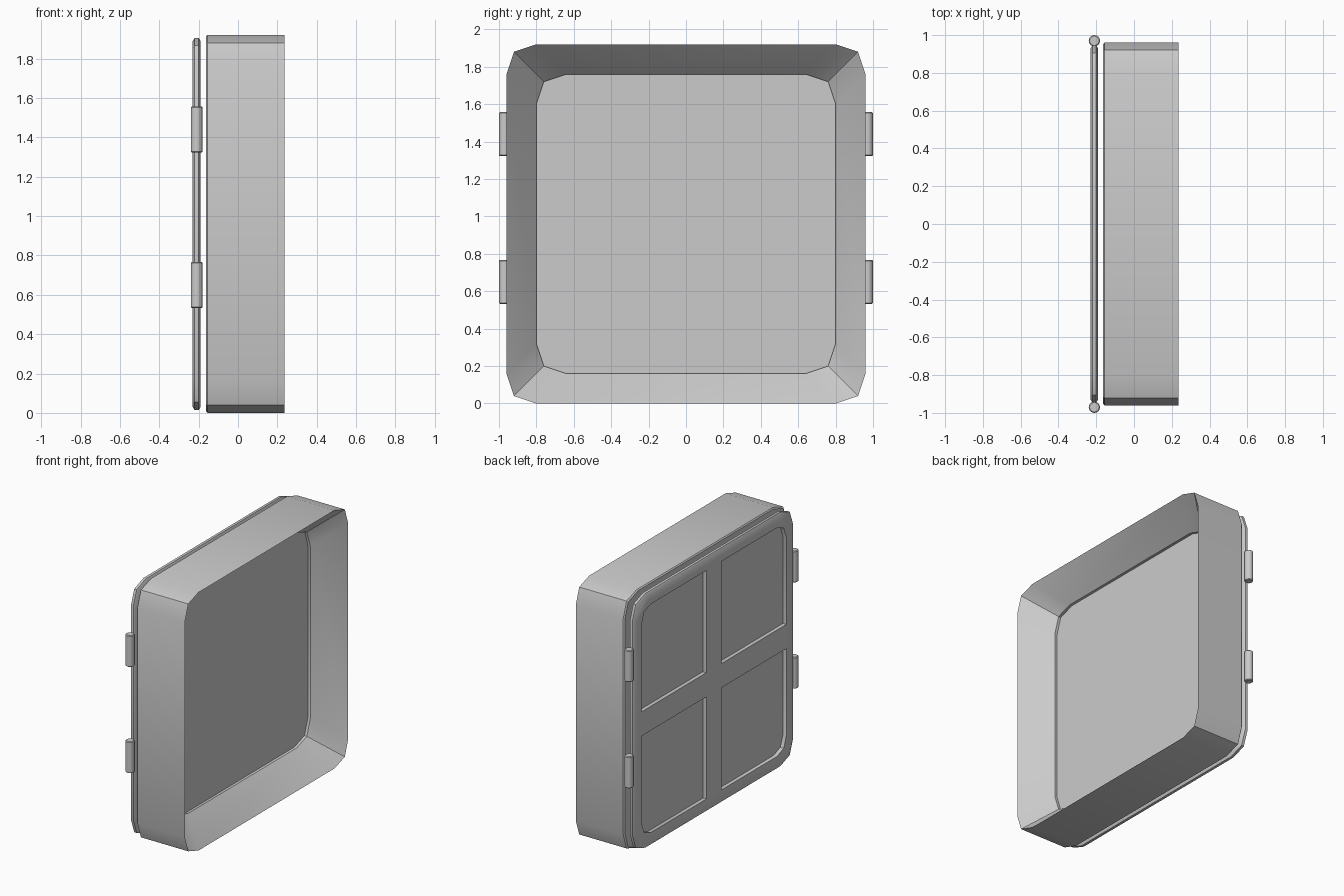
import bpy, bmesh, math

if "Cube" in bpy.data.objects:
    bpy.data.objects.remove(bpy.data.objects["Cube"])

CZ = 0.96  # height of the centre


def outline(h, c, d):
    """Square loop of half-size h with two-step cut corners (y, z)."""
    corner = [(h, h - c), (h - d, h - d), (h - c, h)]
    pts = []
    for i in range(4):
        a = i * math.pi / 2
        ca, sa = math.cos(a), math.sin(a)
        pts += [(y * ca - z * sa, y * sa + z * ca) for y, z in corner]
    return pts


def loft(name, sections):
    """Closed solid through (x, outline) sections."""
    bm = bmesh.new()
    rings = [[bm.verts.new((x, y, z + CZ)) for y, z in pts] for x, pts in sections]
    n = len(rings[0])
    for a, b in zip(rings, rings[1:]):
        for i in range(n):
            j = (i + 1) % n
            bm.faces.new((a[i], a[j], b[j], b[i]))
    bm.faces.new(rings[0])
    bm.faces.new(rings[-1])
    bmesh.ops.recalc_face_normals(bm, faces=bm.faces)
    me = bpy.data.meshes.new(name)
    bm.to_mesh(me)
    bm.free()
    ob = bpy.data.objects.new(name, me)
    bpy.context.collection.objects.link(ob)
    return ob


def smooth(ob):
    bpy.ops.object.select_all(action='DESELECT')
    ob.select_set(True)
    bpy.context.view_layer.objects.active = ob
    bpy.ops.object.shade_smooth_by_angle(angle=math.radians(32))


# Frame: sharp rim, sloping inner wall, flat pane in the recess
frame = loft("window_frame", [
    (x, outline(h, 0.16, 0.04)) for x, h in
    [(-0.163, 0.952), (-0.155, 0.96), (0.235, 0.96), (0.035, 0.8), (0.015, 0.8)]])
smooth(frame)

# Shutter slab with softened edges
shutter = loft("shutter", [
    (x, outline(h, 0.15, 0.04)) for x, h in
    [(-0.23, 0.93), (-0.22, 0.945), (-0.20, 0.945), (-0.19, 0.93)]])

# Four sunken panels, outer corners cut like the frame
IN, OUT, C, D = 0.09, 0.85, 0.11, 0.03
quarter = [(IN, IN), (OUT, IN), (OUT, OUT - C), (OUT - D, OUT - D), (OUT - C, OUT), (IN, OUT)]
for sy in (-1, 1):
    for sz in (-1, 1):
        pts = [(y * sy, z * sz) for y, z in quarter]
        cutter = loft("panel_cutter", [(-0.3, pts), (-0.202, pts)])
        cutter.hide_render = True
        mod = shutter.modifiers.new("panel", 'BOOLEAN')
        mod.operation = 'DIFFERENCE'
        mod.solver = 'EXACT'
        mod.object = cutter
        bpy.context.view_layer.objects.active = shutter
        bpy.ops.object.modifier_apply(modifier=mod.name)
        bpy.data.objects.remove(cutter)
smooth(shutter)

# Hinge barrels on both sides
for side, y in (("left", -0.97), ("right", 0.97)):
    for level, z in (("lower", 0.65), ("upper", 1.44)):
        bpy.ops.mesh.primitive_cylinder_add(vertices=16, radius=0.03, depth=0.235,
                                            location=(-0.21, y, z))
        hinge = bpy.context.object
        hinge.name = f"hinge_{side}_{level}"
        bev = hinge.modifiers.new("soft_ends", 'BEVEL')
        bev.width = 0.005
        bev.segments = 1
        smooth(hinge)
